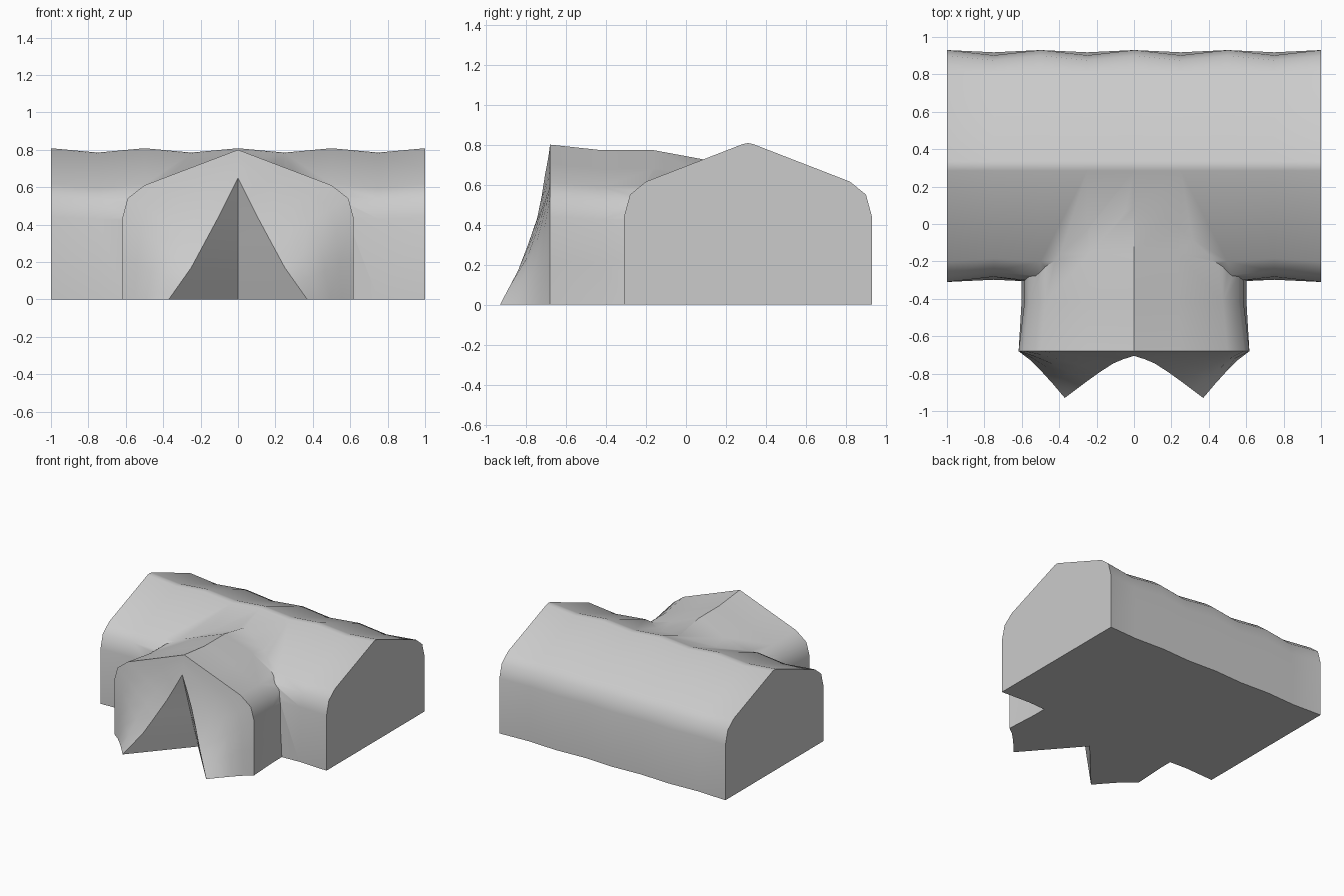
import bpy, bmesh

if "Cube" in bpy.data.objects:
    bpy.data.objects.remove(bpy.data.objects["Cube"])


def mirror_profile(half):
    """half: (offset, z) from the base up to the ridge; returns a full arch."""
    right = [(o, z) for o, z in reversed(half) if o > 0]
    return [(-o, z) for o, z in half] + right


def strip(bm, a, b):
    """Quad strip between two rows of vertices."""
    for i in range(len(a) - 1):
        bm.faces.new((a[i], a[i + 1], b[i + 1], b[i]))


def finish(bm, name):
    """Weld, close the floor and make an object."""
    bmesh.ops.remove_doubles(bm, verts=bm.verts, dist=0.0005)
    bmesh.ops.holes_fill(bm, edges=[e for e in bm.edges if e.is_boundary], sides=0)
    bmesh.ops.recalc_face_normals(bm, faces=bm.faces)
    mesh = bpy.data.meshes.new(name)
    bm.to_mesh(mesh)
    bm.free()
    obj = bpy.data.objects.new(name, mesh)
    bpy.context.collection.objects.link(obj)
    return obj


# Main tent: arched section lofted along x, sagging between the poles
taut = mirror_profile([(.62, 0), (.62, .44), (.59, .55), (.51, .615), (.025, .803), (0, .808)])
slack = mirror_profile([(.608, 0), (.592, .43), (.565, .535), (.495, .597), (.025, .781), (0, .785)])
bm = bmesh.new()
rows = []
for i in range(9):
    section = slack if i % 2 else taut
    rows.append([bm.verts.new((-1 + i * .25, .31 + o, z)) for o, z in section])
for a, b in zip(rows, rows[1:]):
    strip(bm, a, b)
bm.faces.new(rows[0])
bm.faces.new(rows[-1])
tent = finish(bm, "tent")

# Porch: arched section lofted along y into the main tent
arch = mirror_profile([(.617, 0), (.617, .22), (.617, .44), (.59, .54), (.5, .61), (.25, .705), (0, .80)])
bm = bmesh.new()
rows = []
for y, sx, sz in ((-.68, 1, 1), (-.42, .95, .965), (-.16, .95, .965), (.12, 1, .9)):
    rows.append([bm.verts.new((o * (sx if z > 0 else (1 + sx) / 2), y, z * sz)) for o, z in arch])
for a, b in zip(rows, rows[1:]):
    strip(bm, a, b)
bm.faces.new(rows[-1])

# Door flaps: pulled forward from the front arch to the opening edge
half_edge = [(.37, -.93, 0), (.31, -.885, .085), (.25, -.84, .17), (.18, -.79, .30),
             (.11, -.745, .43), (.055, -.722, .54), (0, -.705, .65)]
edge = [(-x, y, z) for x, y, z in half_edge] + half_edge[-2::-1]
prev = rows[0]
for t in (.25, .5, .75, 1):
    row = []
    for (o, oz), (ex, ey, ez) in zip(arch, edge):
        row.append(bm.verts.new((o + (ex - o) * t, -.68 + (ey + .68) * t ** 1.2, oz + (ez - oz) * t)))
    strip(bm, prev, row)
    prev = row

# Door recess: folds back to a centre line behind the opening
centre = [bm.verts.new((0, -.505 - .2 * z / .65, z)) for x, y, z in edge]
strip(bm, prev, centre)
porch = finish(bm, "porch")

# Join porch and tent into one fabric shell
mod = tent.modifiers.new("join_porch", 'BOOLEAN')
mod.operation = 'UNION'
mod.solver = 'EXACT'
mod.object = porch
bpy.context.view_layer.objects.active = tent
tent.select_set(True)
bpy.ops.object.modifier_apply(modifier=mod.name)
bpy.data.objects.remove(porch)
bpy.ops.object.shade_smooth_by_angle(angle=0.69)
